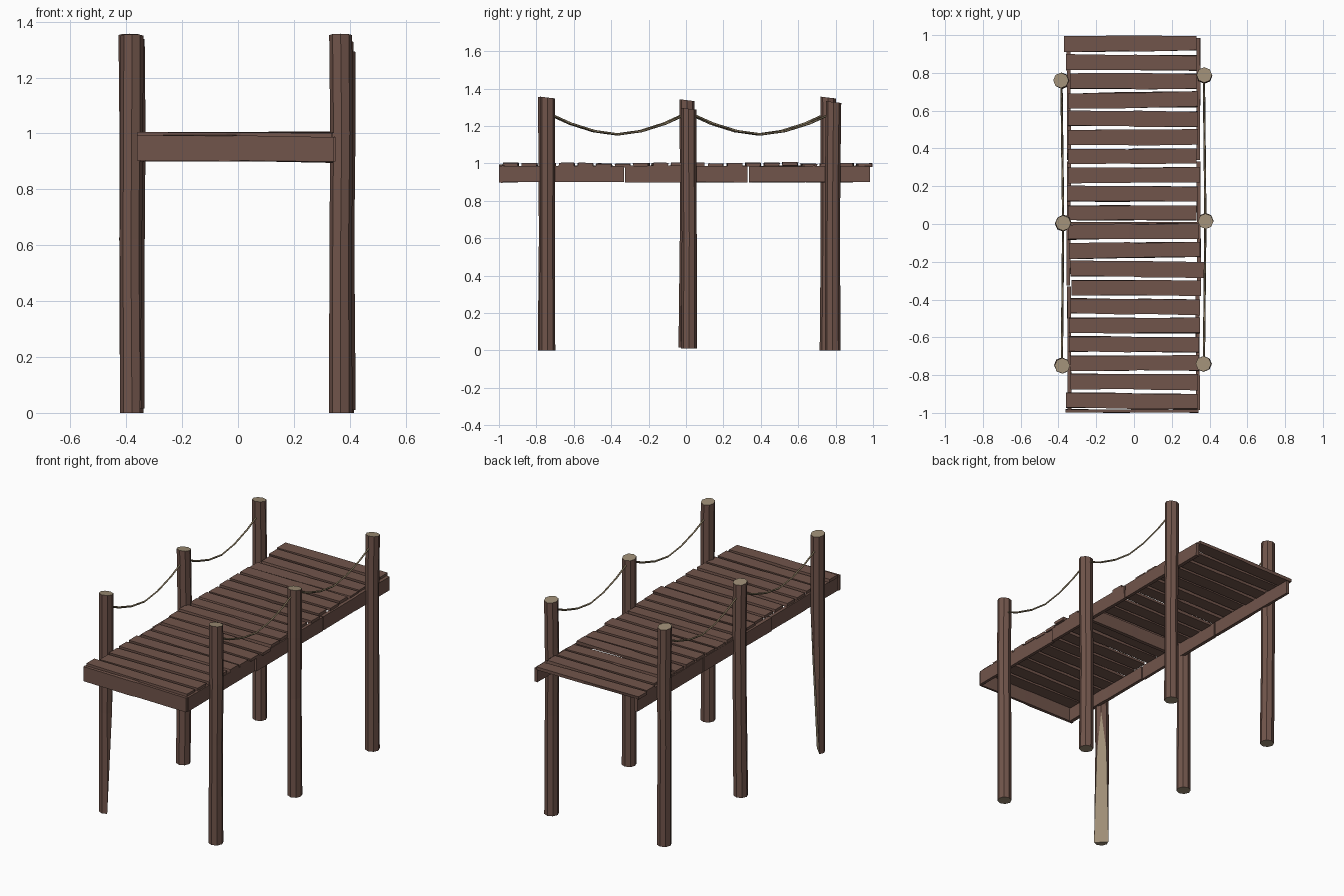
import bpy, bmesh, random
from mathutils import Vector

if "Cube" in bpy.data.objects:
    bpy.data.objects.remove(bpy.data.objects["Cube"])
random.seed(4)
J = random.uniform


def material(name, rgb):
    m = bpy.data.materials.new(name)
    m.diffuse_color = (*rgb, 1)
    m.use_nodes = True
    m.node_tree.nodes["Principled BSDF"].inputs["Base Color"].default_value = m.diffuse_color
    return m


WOOD = material("wood", (0.165, 0.09, 0.07))
TAN = material("cut_wood", (0.34, 0.27, 0.18))
ROPE = material("rope", (0.22, 0.17, 0.10))


def finish(name, bm, mats):
    bmesh.ops.recalc_face_normals(bm, faces=bm.faces)
    me = bpy.data.meshes.new(name)
    bm.to_mesh(me)
    bm.free()
    ob = bpy.data.objects.new(name, me)
    bpy.context.collection.objects.link(ob)
    for m in mats:
        me.materials.append(m)
    return ob


def loft(bm, rings):
    """Skin a list of vertex rings and return the two end caps."""
    vs = [[bm.verts.new(p) for p in r] for r in rings]
    n = len(vs[0])
    for a, b in zip(vs, vs[1:]):
        for i in range(n):
            j = (i + 1) % n
            bm.faces.new((a[i], a[j], b[j], b[i]))
    return bm.faces.new(vs[0][::-1]), bm.faces.new(vs[-1])


def board(name, start, end, side, up, jit):
    """Hand-cut board from start to end, slightly irregular at its middle."""
    start, end, side, up = map(Vector, (start, end, side, up))
    rings = []
    for t in (0, 0.46, 0.53, 1):
        c = start.lerp(end, t)
        rings.append([c + side * (s + J(-jit, jit)) + up * (u + J(-jit, jit))
                      for s, u in ((-1, -1), (1, -1), (1, 1), (-1, 1))])
    bm = bmesh.new()
    loft(bm, rings)
    finish(name, bm, [WOOD])


# Deck planks, back to front
left = (.37, .36, .34, .35, .35, .35, .35, .35, .355, .35,
        .35, .345, .335, .33, .335, .345, .345, .34, .335, .36)
right = (.33, .33, .33, .335, .335, .34, .33, .35, .335, .33,
         .345, .35, .37, .355, .35, .35, .345, .345, .34, .335)
for i, (l, r) in enumerate(zip(left, right)):
    y = 0.955 - 0.0995 * i
    z = 0.993 + J(-0.003, 0.003)
    tilt = J(-0.004, 0.004)
    board(f"deck_plank_{i + 1}", (-l, y + tilt, z), (r, y - tilt, z + J(-.003, .003)),
          (0, 0.040, 0), (0, 0, 0.009), 0.09)

# Side beams, three lengths on each side
for name, s in (("left", -1), ("right", 1)):
    for k, (a, b) in enumerate(((-0.985, -0.332), (-0.325, 0.33), (0.338, 0.985))):
        x = s * 0.342 + J(-0.006, 0.006)
        board(f"{name}_beam_{k + 1}", (x, a, 0.943), (x + J(-.005, .005), b, 0.943),
              (0.010, 0, 0), (0, 0, 0.043), 0.05)

# Front fascia and middle cross beam
board("front_board", (-0.362, -0.990, 0.950), (0.342, -0.990, 0.943),
      (0, 0.009, 0), (0, 0, 0.046), 0.06)
board("middle_cross_beam", (-0.335, 0.0, 0.943), (0.335, 0.0, 0.943),
      (0, 0.010, 0), (0, 0, 0.042), 0.05)

# Posts: x, y, top height, base height
posts = {"left": ((-0.382, -0.75, 1.35, 0.0), (-0.375, 0.005, 1.338, 0.015), (-0.384, 0.76, 1.352, 0.0)),
         "right": ((0.370, -0.74, 1.352, 0.0), (0.378, 0.018, 1.292, 0.01), (0.370, 0.787, 1.328, 0.0))}
octagon = [Vector((1, 0)), Vector((.707, .707)), Vector((0, 1)), Vector((-.707, .707)),
           Vector((-1, 0)), Vector((-.707, -.707)), Vector((0, -1)), Vector((.707, -.707))]
for side, row in posts.items():
    for k, (x, y, top, base) in enumerate(row):
        rings = []
        for z, r in ((base, 0.042), (0.62, 0.040), (1.0, 0.041), (top, 0.041)):
            dx, dy = J(-0.004, 0.004), J(-0.004, 0.004)
            slope = -0.12 if z == top else 0
            rings.append([(x + dx + p.x * r, y + dy + p.y * r, z + slope * p.y * r)
                          for p in octagon])
        bm = bmesh.new()
        for cap in loft(bm, rings):
            cap.material_index = 1
        if side == "left" and k == 0:
            # the front left post is shaved to a wedge towards its foot
            res = bmesh.ops.bisect_plane(
                bm, geom=bm.verts[:] + bm.edges[:] + bm.faces[:], clear_outer=True,
                plane_co=(x, y, 0), plane_no=(0.707, 0.707, -0.05))
            cut = [e for e in res["geom_cut"] if isinstance(e, bmesh.types.BMEdge)]
            for f in bmesh.ops.holes_fill(bm, edges=cut, sides=0)["faces"]:
                f.material_index = 1
        finish(f"{side}_post_{k + 1}", bm, [WOOD, TAN])

# Sagging ropes between neighbouring posts
for side, row in posts.items():
    for k, (p, q) in enumerate(zip(row, row[1:])):
        cu = bpy.data.curves.new("rope_path", 'CURVE')
        cu.dimensions = '3D'
        cu.bevel_depth = 0.006
        cu.bevel_resolution = 0
        cu.use_fill_caps = True
        sp = cu.splines.new('POLY')
        n = 6
        sp.points.add(n)
        for i in range(n + 1):
            t = i / n
            z = 1.155 + 0.115 * abs(2 * t - 1) ** 1.7
            sp.points[i].co = (p[0] + (q[0] - p[0]) * t, p[1] + (q[1] - p[1]) * t, z, 1)
        cu.materials.append(ROPE)
        ob = bpy.data.objects.new(f"{side}_rope_{k + 1}", cu)
        bpy.context.collection.objects.link(ob)
